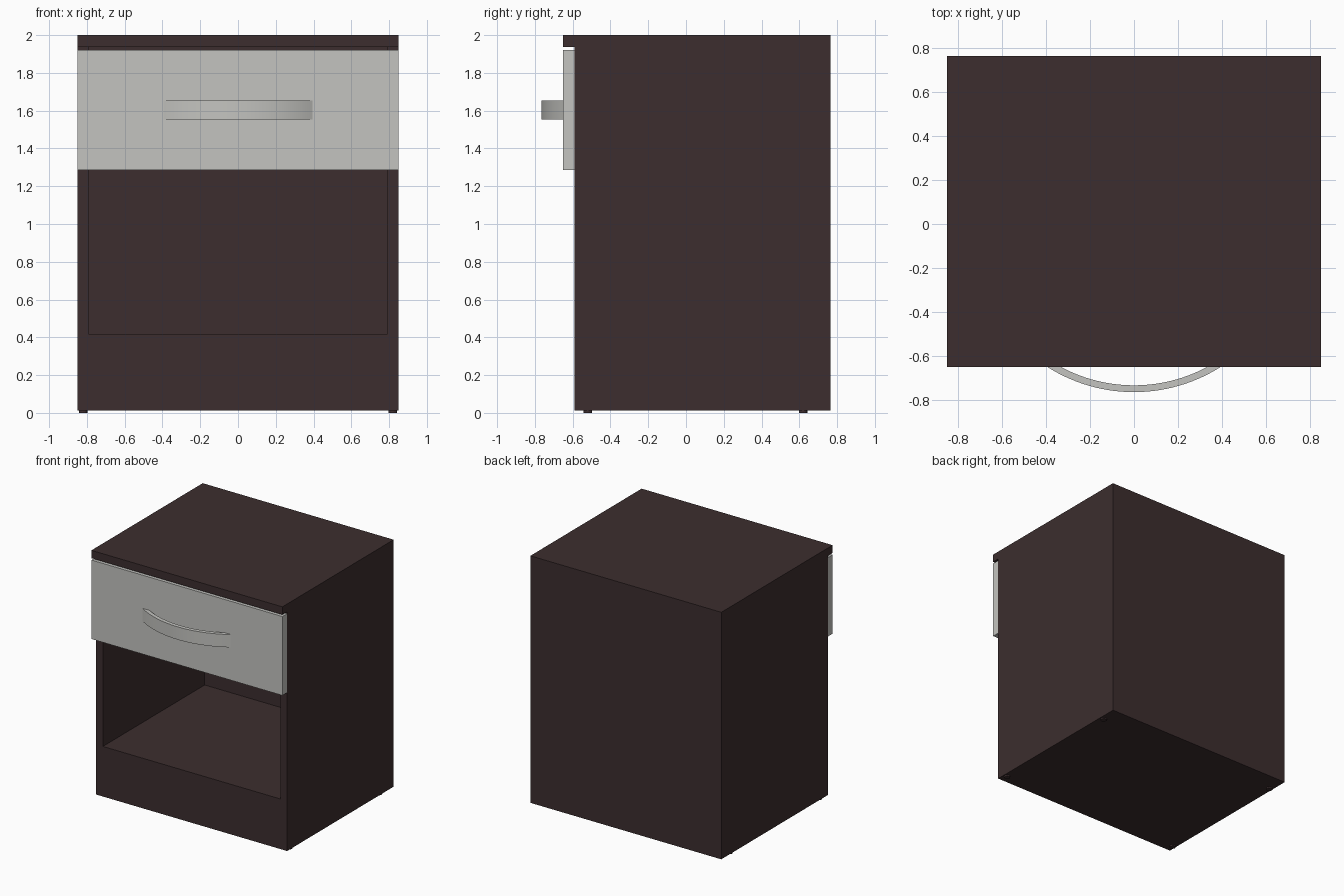
import bpy, bmesh, math

if "Cube" in bpy.data.objects:
    bpy.data.objects.remove(bpy.data.objects["Cube"])


def material(name, rgb):
    m = bpy.data.materials.new(name)
    m.diffuse_color = (*rgb, 1.0)
    m.use_nodes = True
    m.node_tree.nodes["Principled BSDF"].inputs["Base Color"].default_value = m.diffuse_color
    return m


BROWN = material("dark_brown", (0.045, 0.0265, 0.0275))
GREY = material("light_grey", (0.55, 0.55, 0.525))


def finish(name, bm, mat):
    bmesh.ops.recalc_face_normals(bm, faces=bm.faces)
    me = bpy.data.meshes.new(name)
    bm.to_mesh(me)
    bm.free()
    me.materials.append(mat)
    ob = bpy.data.objects.new(name, me)
    bpy.context.collection.objects.link(ob)
    return ob


def box(name, x, y, z, mat):
    """Box from (min, max) ranges on each axis."""
    bm = bmesh.new()
    bmesh.ops.create_cube(bm, size=1)
    for v in bm.verts:
        for i, r in enumerate((x, y, z)):
            v.co[i] = r[0] if v.co[i] < 0 else r[1]
    return finish(name, bm, mat)


X, IN = 0.85, 0.79               # outer and inner half width
FRONT, BACK = -0.59, 0.765
BASE, TOP = 0.012, 1.937

# Carcass
box("top_panel", (-X, X), (-0.65, BACK), (TOP, 2.0), BROWN)
box("left_side", (-X, -IN), (FRONT, BACK), (BASE, TOP), BROWN)
box("right_side", (IN, X), (FRONT, BACK), (BASE, TOP), BROWN)
box("back_panel", (-IN, IN), (0.705, BACK), (BASE, TOP), BROWN)
box("base_shelf", (-IN, IN), (FRONT, 0.705), (BASE, 0.415), BROWN)
box("drawer_divider", (-IN, IN), (FRONT, 0.705), (1.29, 1.35), BROWN)

# Drawer front
box("drawer_front", (-X, X), (-0.65, FRONT), (1.287, 1.922), GREY)

# Curved handle: two concentric arcs, both ending on the drawer face
CY, R_OUT, R_IN, N = -0.03, 0.735, 0.704, 28


def arc(r):
    a = math.acos((0.65 + CY) / r)
    return [(r * math.sin(t), CY - r * math.cos(t))
            for t in (-a + 2 * a * i / N for i in range(N + 1))]


bm = bmesh.new()
rows = [[bm.verts.new((px, py, z)) for px, py in arc(r)]
        for r, z in ((R_OUT, 1.552), (R_OUT, 1.655), (R_IN, 1.655), (R_IN, 1.552))]
for j in range(4):
    a, b = rows[j], rows[(j + 1) % 4]
    for i in range(N):
        bm.faces.new((a[i], a[i + 1], b[i + 1], b[i]))
for i in (0, N):
    bm.faces.new([r[i] for r in rows])
handle = finish("drawer_handle", bm, GREY)
bpy.context.view_layer.objects.active = handle
handle.select_set(True)
bpy.ops.object.shade_smooth_by_angle(angle=math.radians(30))

# Small foot pads
for sx, side in ((-1, "left"), (1, "right")):
    for y, end in ((-0.52, "front"), (0.62, "back")):
        bm = bmesh.new()
        bmesh.ops.create_cone(bm, cap_ends=True, segments=16, radius1=0.023,
                              radius2=0.023, depth=BASE)
        bmesh.ops.translate(bm, verts=bm.verts, vec=(sx * 0.82, y, BASE / 2))
        finish(f"{end}_{side}_foot", bm, BROWN)
